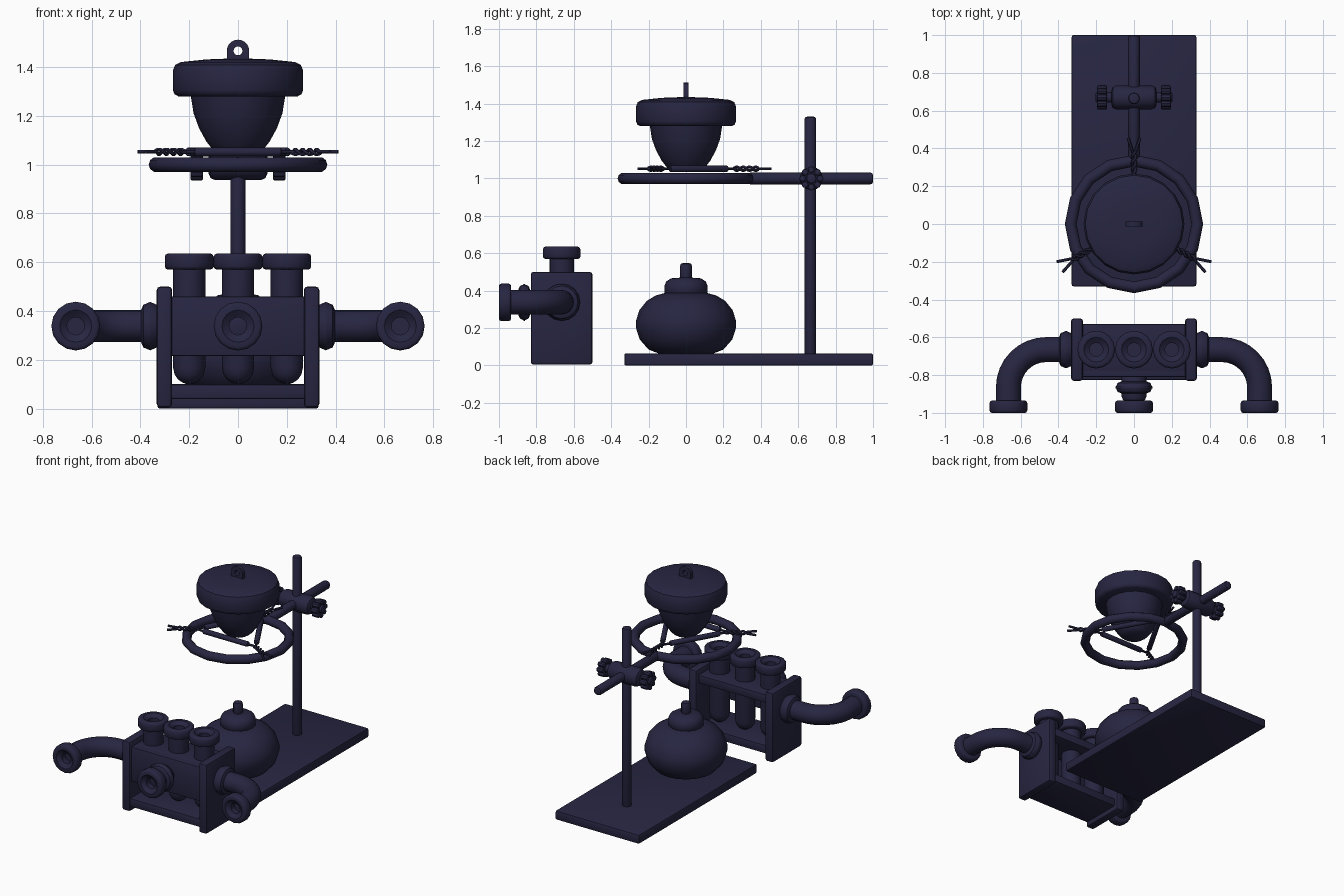
import bpy, bmesh
from math import pi, sin, cos, radians
from mathutils import Vector, Matrix

if "Cube" in bpy.data.objects:
    bpy.data.objects.remove(bpy.data.objects["Cube"])

navy = bpy.data.materials.new("dark_navy")
navy.use_nodes = True
NAVY = (0.020, 0.019, 0.054, 1)
navy.diffuse_color = NAVY
navy.node_tree.nodes["Principled BSDF"].inputs["Base Color"].default_value = NAVY


def finish(name, bm, smooth=True):
    bmesh.ops.recalc_face_normals(bm, faces=bm.faces)
    me = bpy.data.meshes.new(name)
    bm.to_mesh(me)
    bm.free()
    me.materials.append(navy)
    ob = bpy.data.objects.new(name, me)
    bpy.context.collection.objects.link(ob)
    if smooth:
        bpy.ops.object.select_all(action='DESELECT')
        ob.select_set(True)
        bpy.context.view_layer.objects.active = ob
        bpy.ops.object.shade_smooth_by_angle(angle=radians(40))
    return ob


def lathe(name, profile, at=(0, 0, 0), axis=(0, 0, 1), sides=16):
    """Spin (radius, height) points around an axis starting at a point."""
    bm = bmesh.new()
    rings = []
    for r, h in profile:
        if r == 0:
            rings.append([bm.verts.new((0, 0, h))] * sides)
        else:
            rings.append([bm.verts.new((r * cos(2 * pi * i / sides), r * sin(2 * pi * i / sides), h))
                          for i in range(sides)])
    for a, b in zip(rings, rings[1:]):
        for i in range(sides):
            j = (i + 1) % sides
            bm.faces.new(dict.fromkeys((a[i], a[j], b[j], b[i])))
    turn = Vector((0, 0, 1)).rotation_difference(Vector(axis)).to_matrix().to_4x4()
    bm.transform(Matrix.Translation(at) @ turn)
    return finish(name, bm)


def disc(r, h0, h1, b=0.012):
    """Profile of a closed cylinder with rounded rims."""
    return [(0, h0), (r - b, h0), (r - b * .3, h0 + b * .3), (r, h0 + b),
            (r, h1 - b), (r - b * .3, h1 - b * .3), (r - b, h1), (0, h1)]


def rod(name, a, b, r, sides=12):
    a, b = Vector(a), Vector(b)
    return lathe(name, disc(r, 0, (b - a).length, r * .4), a, (b - a).normalized(), sides)


def box(name, lo, hi, bevel=0.012):
    lo, hi = Vector(lo), Vector(hi)
    bm = bmesh.new()
    bmesh.ops.create_cube(bm, size=1)
    bm.transform(Matrix.Translation((lo + hi) / 2) @ Matrix.Diagonal((*(hi - lo), 1)))
    bmesh.ops.bevel(bm, geom=bm.edges[:], offset=bevel, segments=2, profile=.5, affect='EDGES')
    return finish(name, bm)


def tube(name, path, r, sides=16):
    """Sweep a circle along a path lying mostly in the horizontal plane."""
    path = [Vector(p) for p in path]
    bm = bmesh.new()
    rings = []
    for i, p in enumerate(path):
        t = (path[min(i + 1, len(path) - 1)] - path[max(i - 1, 0)]).normalized()
        u = t.cross(Vector((0, 0, 1))).normalized()
        v = u.cross(t)
        rings.append([bm.verts.new(p + r * (u * cos(2 * pi * k / sides) + v * sin(2 * pi * k / sides)))
                      for k in range(sides)])
    for a, b in zip(rings, rings[1:]):
        for k in range(sides):
            m = (k + 1) % sides
            bm.faces.new((a[k], a[m], b[m], b[k]))
    bm.faces.new(rings[0])
    bm.faces.new(rings[-1])
    return finish(name, bm)


# Stand
box("stand_base", (-.33, -.33, 0), (.33, 1, .065), .01)
rod("stand_post", (0, .665, .05), (0, .665, 1.33), .031)
rod("ring_arm", (0, .33, 1), (0, 1, 1), .031)
bpy.ops.mesh.primitive_torus_add(major_radius=.335, minor_radius=.031, major_segments=16,
                                 minor_segments=10, location=(0, 0, 1))
ring = bpy.context.object
ring.name = "support_ring"
ring.data.materials.append(navy)
bpy.ops.object.shade_smooth_by_angle(angle=radians(40))

# Clamp with a lobed knob at each end
rod("clamp_body", (-.12, .67, 1), (.12, .67, 1), .063)
for side, s in (("left", 1), ("right", -1)):
    rod(side + "_knob_screw", (s * .11, .67, 1), (s * .205, .67, 1), .028)
    rod(side + "_knob_hub", (s * .15, .67, 1), (s * .19, .67, 1), .048)
    for i in range(8):
        y, z = .67 + .047 * cos(i * pi / 4), 1 + .047 * sin(i * pi / 4)
        rod(f"{side}_knob_lobe_{i}", (s * .143, y, z), (s * .195, y, z), .018, 8)

# Wire triangle with clay sleeves and twisted, forked ends
Z = 1.052
corners = [Vector((.27 * cos(radians(a)), .27 * sin(radians(a)), Z)) for a in (90, 210, 330)]
for i, c in enumerate(corners):
    d = corners[(i + 1) % 3]
    rod(f"triangle_wire_{i}", c, d, .008, 8)
    rod(f"triangle_sleeve_{i}", c.lerp(d, .12), c.lerp(d, .88), .018, 10)
    out = Vector((c.x, c.y, 0)).normalized()
    across = Vector((-out.y, out.x, 0))
    for k in (0, 1):
        path = []
        for n in range(25):
            w = n / 24 * 4 * pi + k * pi
            path.append(out * (.255 + .135 * n / 24) + across * .010 * cos(w)
                        + Vector((0, 0, Z + .010 * sin(w))))
        path.append(out * .455 + across * (.032 if k == 0 else -.032) + Vector((0, 0, Z)))
        tube(f"twisted_end_{i}_{k}", path, .008, 6)

# Crucible, lid and lid loop
lathe("crucible", [(0, 1.035), (.075, 1.035), (.095, 1.05), (.13, 1.095), (.16, 1.15),
                   (.182, 1.21), (.195, 1.29), (0, 1.29)], sides=20)
lathe("crucible_lid", [(0, 1.28), (.245, 1.28), (.26, 1.288), (.267, 1.305), (.267, 1.385),
                       (.258, 1.408), (.235, 1.42), (.13, 1.431), (0, 1.436)], sides=20)
bm = bmesh.new()
N = 20
loops = []
for y in (-.013, .013):
    outer, inner = [], []
    for i in range(N):
        a = 2 * pi * i / N
        low = -.055 if sin(a) < -.01 else None
        x = .046 * cos(a) if low is None else .046 * max(-1, min(1, 1.6 * cos(a)))
        outer.append(bm.verts.new((x, y, 1.466 + (low if low else .046 * sin(a)))))
        inner.append(bm.verts.new((.018 * cos(a), y, 1.466 + .018 * sin(a))))
    loops += [outer, inner]
for a, b in ((0, 1), (1, 3), (3, 2), (2, 0)):
    for i in range(N):
        j = (i + 1) % N
        bm.faces.new((loops[a][i], loops[a][j], loops[b][j], loops[b][i]))
bmesh.ops.remove_doubles(bm, verts=bm.verts[:], dist=.0001)
finish("lid_loop", bm)

# Spirit burner
lathe("burner_body", [(0, .06), (.14, .062), (.2, .085), (.248, .14), (.267, .2), (.267, .24),
                      (.25, .295), (.21, .345), (.16, .375), (.11, .388), (0, .39)], sides=20)
lathe("burner_cap", [(0, .38), (.108, .38), (.116, .39), (.116, .425), (.105, .45),
                     (.08, .466), (0, .472)])
rod("burner_wick", (0, 0, .45), (0, 0, .547), .031)

# Rack frame
for side, s in (("left", 1), ("right", -1)):
    box(side + "_rack_end", (min(s * .27, s * .333), -.83, .005),
        (max(s * .27, s * .333), -.5, .5), .014)
box("rack_bottom_board", (-.28, -.825, .04), (.28, -.53, .1), .008)
box("rack_top_board", (-.28, -.79, .4), (.28, -.53, .46), .008)
box("rack_front_panel", (-.28, -.81, .215), (.28, -.765, .46), .008)


def mouth(name, at, axis):
    """Rounded flange with a funnel-shaped hole."""
    lathe(name, [(.06, 0), (.088, 0), (.096, .004), (.1, .012), (.1, .053), (.096, .061), (.088, .065),
                 (.066, .065), (.058, .058), (.036, .045), (.036, -.06), (0, -.06)], at, axis)


# Test tubes
for i, x in enumerate((-.2, 0, .2)):
    lathe(f"test_tube_{i}", [(0, .1), (.025, .105), (.046, .119), (.06, .14), (.066, .168),
                             (.066, .575), (.037, .575), (.037, .5), (0, .5)], (x, -.665, 0))
    mouth(f"test_tube_rim_{i}", (x, -.665, .57), (0, 0, 1))

# Curved side pipes
for side, s in (("left", 1), ("right", -1)):
    rod(side + "_pipe_collar", (s * .32, -.665, .338), (s * .4, -.665, .338), .099, 16)
    bend = [(s * (.465 + .2 * sin(a)), -.865 + .2 * cos(a), .338)
            for a in (i * pi / 16 for i in range(9))]
    tube(side + "_pipe", [(s * .33, -.665, .338)] + bend + [(s * .665, -.94, .338)], .066)
    mouth(side + "_pipe_mouth", (s * .665, -.935, .338), (0, -1, 0))

# Straight front pipe
rod("front_pipe_collar", (0, -.83, .338), (0, -.9, .338), .099, 16)
rod("front_pipe", (0, -.78, .338), (0, -.94, .338), .066, 16)
mouth("front_pipe_mouth", (0, -.935, .338), (0, -1, 0))
